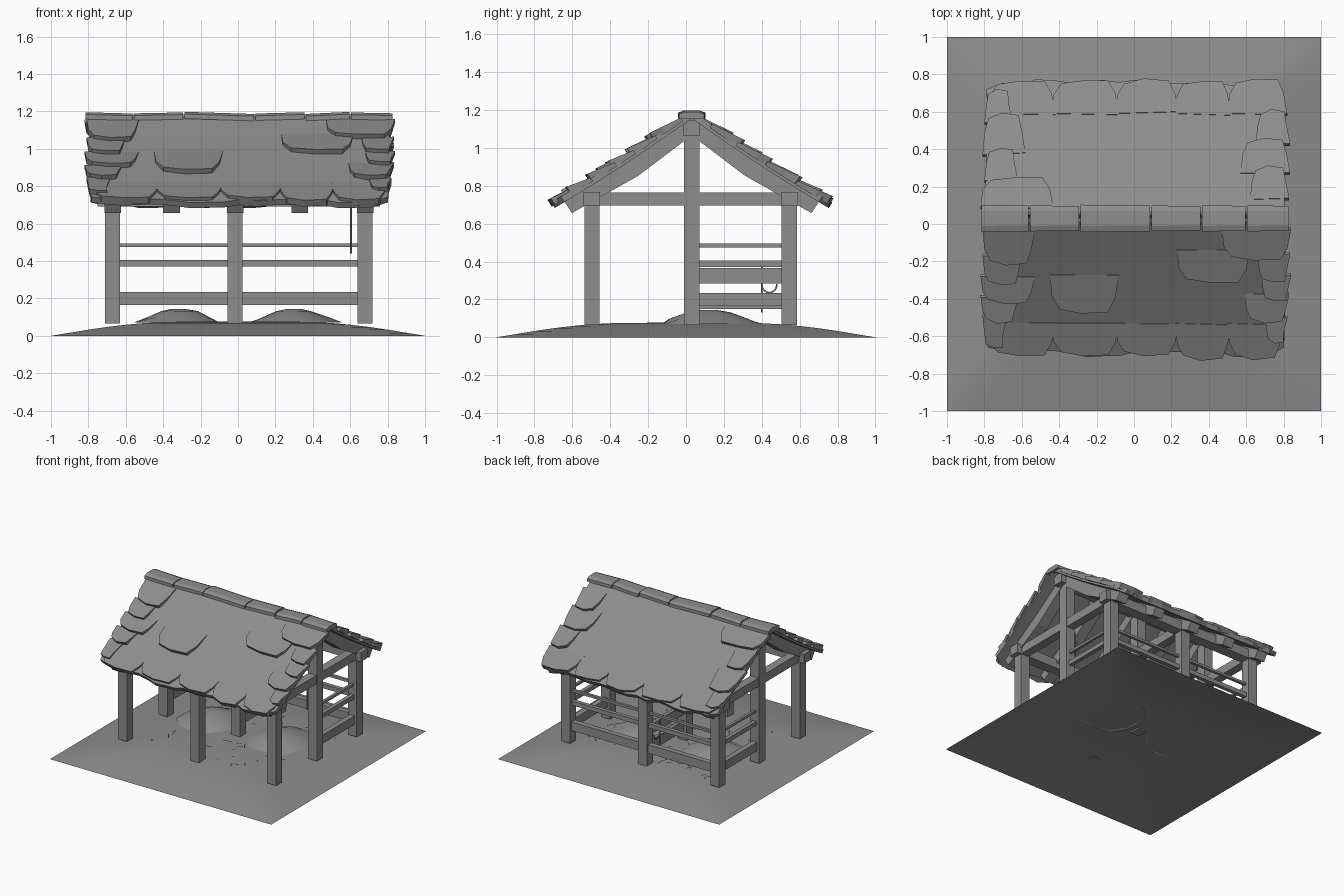
import bpy, bmesh, math, random
from mathutils import Vector, Matrix

if "Cube" in bpy.data.objects:
    bpy.data.objects.remove(bpy.data.objects["Cube"])

random.seed(4)
mat = bpy.data.materials.new("weathered grey")
mat.diffuse_color = (0.27, 0.27, 0.27, 1)
mat.use_nodes = True
mat.node_tree.nodes["Principled BSDF"].inputs["Base Color"].default_value = mat.diffuse_color

YC = 0.03                      # ridge line position
POST_X = (-0.67, -0.015, 0.68)
POST_Y = (-0.497, 0.03, 0.545)


def finish(name, bm, smooth=False):
    bmesh.ops.recalc_face_normals(bm, faces=bm.faces)
    me = bpy.data.meshes.new(name)
    bm.to_mesh(me)
    bm.free()
    ob = bpy.data.objects.new(name, me)
    ob.data.materials.append(mat)
    bpy.context.collection.objects.link(ob)
    if smooth:
        me.shade_smooth()
    return ob


def box(name, lo, hi):
    bm = bmesh.new()
    lo, hi = Vector(lo), Vector(hi)
    m = Matrix.Translation((lo + hi) / 2) @ Matrix.Diagonal((*(hi - lo), 1))
    bmesh.ops.create_cube(bm, size=1, matrix=m)
    return finish(name, bm)


def prism(name, bottom, top):
    """Solid between two matching outlines."""
    bm = bmesh.new()
    a = [bm.verts.new(p) for p in bottom]
    b = [bm.verts.new(p) for p in top]
    n = len(a)
    bm.faces.new(a)
    bm.faces.new(b)
    for i in range(n):
        bm.faces.new((a[i], a[(i + 1) % n], b[(i + 1) % n], b[i]))
    return finish(name, bm)


# Ground: a thin sheet swelling to a low mound
PROFILE = [(0, .078), (.3, .076), (.45, .073), (.65, .055), (.8, .033), (1, 0)]


def rise(t):
    t = abs(t)
    for (a, za), (b, zb) in zip(PROFILE, PROFILE[1:]):
        if t <= b:
            return za + (zb - za) * (t - a) / (b - a)
    return 0


def ground_z(x, y):
    return min(rise(x), rise(y))


bm = bmesh.new()
bmesh.ops.create_grid(bm, x_segments=20, y_segments=20, size=1)
for v in bm.verts:
    v.co.z = ground_z(v.co.x, v.co.y)
finish("ground_mound", bm, True)


# Roof surface: d is horizontal distance from the ridge, h is height off it
def roof(side, x, d, h=0.0):
    z = 1.165 - 0.655 * (d - 0.05) - 0.012 * math.sin(math.pi * min(d / 0.745, 1))
    return Vector((x, YC + side * (d + 0.55 * h), z + 0.83 * h))


# Posts: the middle row reaches the ridge
for x in POST_X:
    for y in POST_Y:
        top = 1.12 if y == YC else 0.75
        box("post", (x - .04, y - .04, .066), (x + .04, y + .04, top))
    # Tie beam across the building
    box("tie_beam", (x - .035, -.56, .695), (x + .035, .61, .765))

# Plates along the eaves and the ridge beam
for y in (POST_Y[0], POST_Y[2]):
    box("eave_plate", (-.75, y - .043, .692), (.76, y + .043, .768))
box("ridge_beam", (-.76, YC - .043, 1.065), (.77, YC + .043, 1.145))

# Rafters with projecting tails
for x in (-.67, -.355, -.015, .33, .68):
    for side in (-1, 1):
        ends = []
        for dx in (-.045, .045):
            ends.append([roof(side, x + dx, d, h) for d, h in
                         ((0.0, -.035), (.35, -.035), (.69, -.035),
                          (.69, -.105), (.35, -.125), (0.0, -.105))])
        prism("rafter", *ends)

# Roof slabs with uneven eaves and gable edges
N = 18
for side in (-1, 1):
    rows = [.02, .2, .38, .56, .7]
    bm = bmesh.new()
    layers = []
    eave = [random.uniform(.705, .745) for _ in range(N + 1)]
    eave[0] = eave[-1] = .69
    edge = [(random.uniform(-.8, -.775), random.uniform(.79, .815)) for _ in rows]
    for h in (0, -.035):
        grid = []
        for r, d in enumerate(rows):
            x0, x1 = edge[r]
            line = []
            for i in range(N + 1):
                dd = eave[i] if r == len(rows) - 1 else d
                line.append(bm.verts.new(roof(side, x0 + (x1 - x0) * i / N, dd, h)))
            grid.append(line)
        for r in range(len(rows) - 1):
            for i in range(N):
                bm.faces.new((grid[r][i], grid[r][i + 1], grid[r + 1][i + 1], grid[r + 1][i]))
        layers.append(grid)
    rim = [e for e in bm.edges if e.is_boundary]
    bmesh.ops.bridge_loops(bm, edges=rim)
    finish("roof_slab", bm)


# Shingle: upper end sinks into the roof, lower end stands proud
def shingle(side, x0, x1, d0, d1, lift=.028):
    w, j = x1 - x0, random.uniform(-.02, .02)
    shape = [(x0, d0), (x1, d0 + j * .5), (x1 - .02, d0 + (d1 - d0) * .6),
             (x1 - .16 * w, d1 - .005), (x0 + .45 * w, d1 + j * .4),
             (x0 + .14 * w, d1 - .02), (x0 + .01, d0 + (d1 - d0) * .55)]
    top = [roof(side, x, d, .003 + lift * (d - d0) / (d1 - d0)) for x, d in shape]
    low = [roof(side, x, d, -.02) for x, d in shape]
    prism("shingle", low, top)


FRONT = [(-.45, -.08, .3, .49), (.23, .62, .17, .33), (.47, .84, .06, .21),
         (-.81, -.53, .06, .23), (-.81, -.6, .2, .34), (-.82, -.53, .31, .44),
         (-.82, -.62, .42, .54), (-.81, -.68, .52, .68),
         (.66, .835, .2, .33), (.68, .84, .31, .43), (.59, .83, .4, .54), (.7, .82, .53, .65)]
BACK = [(-.82, -.43, .06, .21), (-.8, -.62, .2, .36), (-.81, -.58, .34, .54),
        (-.8, -.65, .51, .67), (.5, .82, .56, .73), (.65, .835, .39, .56),
        (.57, .835, .24, .41), (.62, .83, .1, .26)]
for side, table in ((-1, FRONT), (1, BACK)):
    for t in table:
        shingle(side, *t)
    # Broad worn course along the eave
    xs = [-.78, -.44, -.1, .22, .5, .78]
    for a, b in zip(xs, xs[1:]):
        shingle(side, a, b + .02, .56, random.uniform(.72, .745), .018)

# Ridge caps: overlapping bent stones
CAPS = [-.82, -.56, -.29, .09, .36, .6, .83]
for k, (a, b) in enumerate(zip(CAPS, CAPS[1:])):
    t = random.uniform(-.006, .006)
    w = random.uniform(.068, .08)
    section = [(-w, 1.155), (-w, 1.18), (-.04, 1.192), (.04, 1.192), (w, 1.18), (w, 1.155)]
    prism("ridge_cap", [(a + .004, YC + y, z + t) for y, z in section],
          [(b - .004, YC + y * .95, z - t) for y, z in section])

# Rails: one board and two thin bars
RAILS = [(.165, .235, .022), (.37, .405, .016), (.475, .495, .011)]
for z0, z1, t in RAILS:
    y = POST_Y[2]
    box("back_rail", (POST_X[0], y - t, z0), (POST_X[2], y + t, z1))
    for x in (POST_X[0], POST_X[2]):
        box("side_rail", (x - t, POST_Y[1], z0), (x + t, POST_Y[2], z1))
# Stall divider boards
for z0, z1 in ((.15, .235), (.285, .365)):
    box("divider_board", (-.03, POST_Y[1], z0), (0, POST_Y[2], z1))

# Straw heaps
for cx in (-.32, .3):
    bm = bmesh.new()
    rings = []
    for r, h in ((.27, -.005), (.2, .022), (.11, .056), (.04, .068)):
        ring = []
        for i in range(14):
            a = math.tau * i / 14
            q = r * random.uniform(.9, 1.08)
            x, y = cx + .9 * q * math.cos(a), .12 + q * math.sin(a)
            ring.append(bm.verts.new((x, y, .076 + h)))
        rings.append(ring)
    for p, q in zip(rings, rings[1:]):
        for i in range(14):
            bm.faces.new((p[i], p[(i + 1) % 14], q[(i + 1) % 14], q[i]))
    bm.faces.new(rings[-1])
    finish("straw_heap", bm, True)

# Loose straw scattered on the floor
bm = bmesh.new()
for _ in range(70):
    x, y, a = random.uniform(-.6, .6), random.uniform(-.45, .5), random.uniform(0, 6.28)
    u = Vector((math.cos(a), math.sin(a), 0)) * random.uniform(.015, .04)
    v = Vector((-u.y, u.x, 0)).normalized() * .004
    c = Vector((x, y, ground_z(x, y) + .005))
    bm.faces.new([bm.verts.new(p) for p in (c - u - v, c + u - v, c + u + v, c - u + v)])
finish("loose_straw", bm)

# Hanging tether with a loop
curve = bpy.data.curves.new("tether", 'CURVE')
curve.dimensions = '3D'
curve.bevel_depth = .005
curve.bevel_resolution = 1
loop = [(-.045, .44 + .04 * math.cos(math.pi * i / 8), .28 - .045 * math.sin(math.pi * i / 8)) for i in range(9)]
for pts in ([(.605, .03, .7), (.605, .03, .44)], [(-.045, .4, .37), (-.045, .4, .13)], loop):
    s = curve.splines.new('POLY')
    s.points.add(len(pts) - 1)
    for p, c in zip(s.points, pts):
        p.co = (*c, 1)
curve.materials.append(mat)
bpy.context.collection.objects.link(bpy.data.objects.new("tether", curve))
